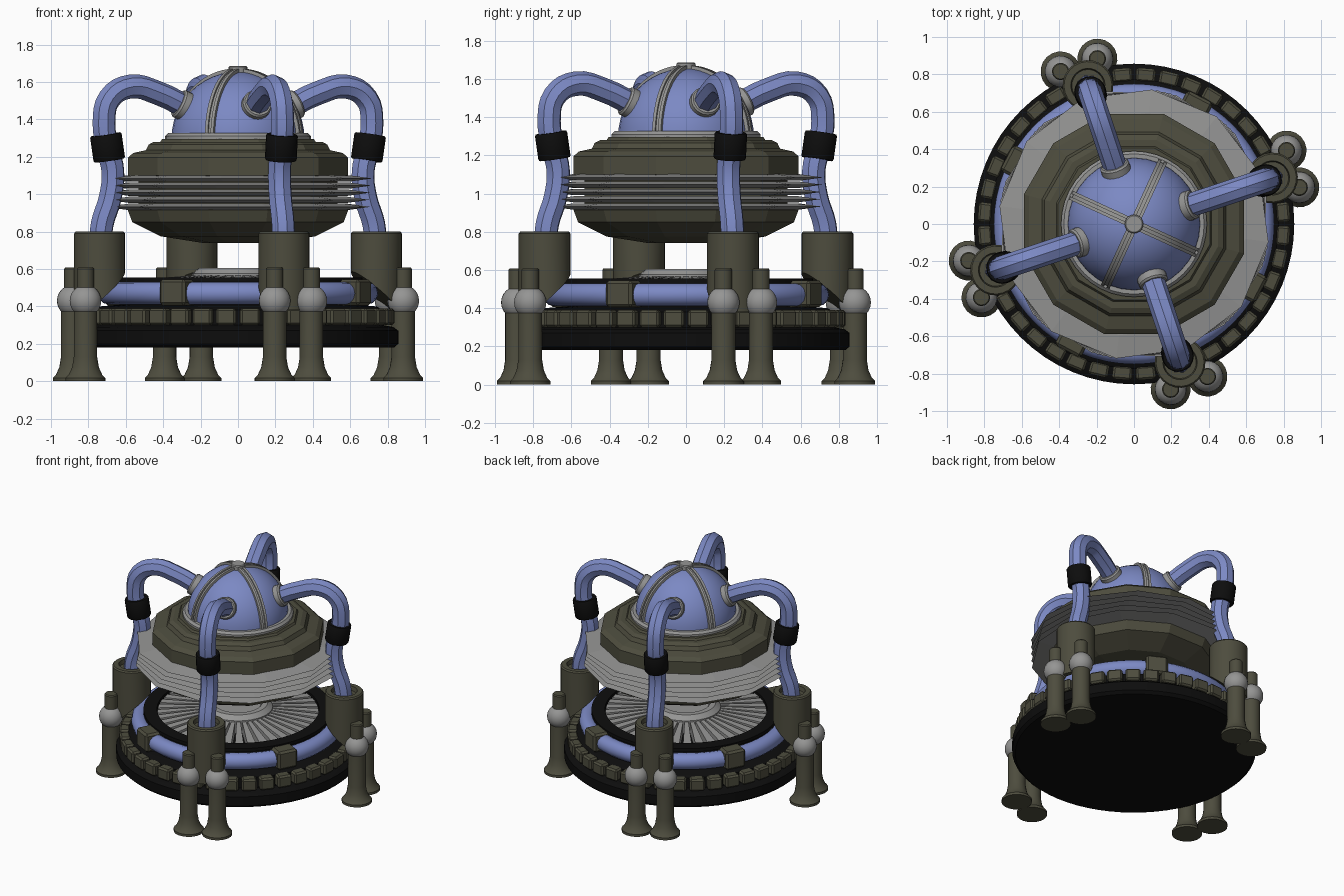
import bpy, bmesh, math
from math import sin, cos, pi, radians
from mathutils import Vector, Matrix

if "Cube" in bpy.data.objects:
    bpy.data.objects.remove(bpy.data.objects["Cube"])


def material(name, rgb):
    m = bpy.data.materials.new(name)
    m.diffuse_color = (*rgb, 1)
    m.use_nodes = True
    m.node_tree.nodes["Principled BSDF"].inputs["Base Color"].default_value = m.diffuse_color
    return m


BLUE = material("soft blue", (0.20, 0.25, 0.55))
OLIVE = material("dark olive", (0.075, 0.073, 0.048))
GRAY = material("light gray", (0.30, 0.30, 0.295))
BLACK = material("black", (0.004, 0.004, 0.004))
LEG = 18.4          # direction of the first leg; the rest follow every 90 degrees
MID = LEG + 45      # direction halfway between two legs


def link(name, mesh, mat, smooth=True, rot=0.0):
    mesh.materials.clear()
    mesh.materials.append(mat)
    if smooth:
        mesh.shade_smooth()
        mesh.set_sharp_from_angle(angle=radians(35))
    ob = bpy.data.objects.new(name, mesh)
    ob.rotation_euler.z = radians(rot)
    bpy.context.collection.objects.link(ob)
    return ob


def finish(bm, name, mat, smooth=True, rot=0.0):
    bmesh.ops.remove_doubles(bm, verts=bm.verts, dist=1e-5)
    bmesh.ops.recalc_face_normals(bm, faces=bm.faces)
    mesh = bpy.data.meshes.new(name)
    bm.to_mesh(mesh)
    bm.free()
    return link(name, mesh, mat, smooth, rot)


def add_lathe(bm, profile, n, matrix=Matrix()):
    """Spin (radius, z) points round the z axis."""
    rings = [[bm.verts.new(matrix @ Vector((r * cos(2 * pi * i / n), r * sin(2 * pi * i / n), z)))
              for i in range(n)] for r, z in profile]
    for a, b, p, q in zip(rings, rings[1:], profile, profile[1:]):
        for i in range(n):
            j = (i + 1) % n
            if p[0] == 0:
                bm.faces.new((a[0], b[i], b[j]))
            elif q[0] == 0:
                bm.faces.new((a[i], a[j], b[0]))
            else:
                bm.faces.new((a[i], a[j], b[j], b[i]))


def lathe(name, profile, n, mat, smooth=True, rot=0.0, matrix=Matrix()):
    bm = bmesh.new()
    add_lathe(bm, profile, n, matrix)
    return finish(bm, name, mat, smooth, rot)


def add_block(bm, r0, r1, w0, w1, z0, z_in, z_out, deg):
    """Radial block from r0 to r1, half-widths w0 and w1, top sloping from z_in to z_out."""
    m = Matrix.Rotation(radians(deg), 4, 'Z')
    v = [bm.verts.new(m @ Vector(c)) for c in (
        (r0, -w0, z0), (r1, -w1, z0), (r1, w1, z0), (r0, w0, z0),
        (r0, -w0, z_in), (r1, -w1, z_out), (r1, w1, z_out), (r0, w0, z_in))]
    for f in ((3, 2, 1, 0), (4, 5, 6, 7), (0, 1, 5, 4), (1, 2, 6, 5), (2, 3, 7, 6), (3, 0, 4, 7)):
        bm.faces.new([v[i] for i in f])


def blocks(name, count, start, mat, bevel, *dims):
    bm = bmesh.new()
    for k in range(count):
        add_block(bm, *dims, start + k * 360 / count)
    if bevel:
        bmesh.ops.bevel(bm, geom=bm.edges[:], offset=bevel, segments=1, affect='EDGES')
    return finish(bm, name, mat, False)


def four(ob):
    """Three more copies, each a quarter turn on."""
    base = ob.name
    for k in range(1, 4):
        c = ob.copy()
        c.name = f"{base}_{k + 1}"
        c.rotation_euler.z += k * pi / 2
        bpy.context.collection.objects.link(c)


def circle(r, z, rad, n=12):
    return [(r + rad * cos(2 * pi * i / n), z + rad * sin(2 * pi * i / n)) for i in range(n)] + [(r + rad, z)]


def along(p, d):
    """Matrix putting local z along direction d at point p."""
    return Matrix.Translation(p) @ Vector(d).to_track_quat('Z', 'Y').to_matrix().to_4x4()


# Base: black stepped disc with raised rim
lathe("base_disc", [(0, .18), (.835, .18), (.857, .20), (.857, .27), (.83, .29), (.775, .30), (.775, .38),
                    (.74, .40), (.62, .41), (.62, .53), (.665, .53), (.665, .555), (.57, .555), (.57, .48),
                    (0, .48)], 64, BLACK)
blocks("tread_blocks", 40, 4.5, OLIVE, .012, .76, .835, .05, .054, .30, .39, .39)
lathe("ring_pipe", circle(.69, .47, .06), 64, BLUE)
blocks("ring_pipe_clamps", 4, MID - 1, OLIVE, .015, .62, .768, .078, .078, .405, .545, .545)

# Radial vanes and hub inside the rim
blocks("vanes", 40, 0, GRAY, 0, .2, .565, .011, .031, .47, .57, .54)
lathe("vane_hub", [(.25, .48), (.245, .575), (.21, .605), (.17, .605), (.16, .59), (0, .59)], 32, GRAY)

# Twelve-sided floating body
lathe("body_lower", [(0, .74), (.2, .74), (.43, .775), (.585, .85), (.61, .915), (.55, .94), (.55, 1.0)],
      12, OLIVE, False, 15)
lathe("body_upper", [(.55, 1.0), (.55, 1.08), (.61, 1.10), (.61, 1.195), (.58, 1.22), (.51, 1.235),
                     (.495, 1.265), (.465, 1.28), (.43, 1.28), (.42, 1.295), (0, 1.295)], 12, OLIVE, False, 15)
for i in range(5):
    z = .932 + .038 * i
    lathe(f"cooling_fin_{i + 1}", [(.5, z - .017), (.6, z - .017), (.725, z), (.6, z + .017), (.5, z + .017)],
          12, GRAY, False, 12 + 2.6 * i)

# Dome with crossing ribs, foot ring and cap
lathe("dome_ring", [(.33, 1.28), (.39, 1.28), (.39, 1.31), (.375, 1.326), (.33, 1.326)], 40, GRAY)
lathe("dome", [(.355 * cos(a * pi / 24), 1.3 + .355 * sin(a * pi / 24)) for a in range(12)] + [(0, 1.655)],
      32, BLUE)
for k in range(2):
    bm = bmesh.new()
    section = [(-.025, .34), (-.025, .372), (-.008, .372), (-.008, .362),
               (.008, .362), (.008, .372), (.025, .372), (.025, .34)]
    rows = [[bm.verts.new((r * cos(t * pi / 28), w, 1.3 + r * sin(t * pi / 28))) for w, r in section]
            for t in range(29)]
    for a, b in zip(rows, rows[1:]):
        for i in range(8):
            bm.faces.new((a[i], a[(i + 1) % 8], b[(i + 1) % 8], b[i]))
    finish(bm, f"dome_rib_{k + 1}", GRAY, True, MID + 2 + 90 * k)
lathe("dome_cap", [(0, 1.64), (.05, 1.64), (.05, 1.68), (.044, 1.686), (0, 1.686)], 20, GRAY)

# Arched hoses from dome to leg sockets
path = [(.27, 1.455), (.45, 1.54), (.61, 1.575), (.725, 1.51), (.755, 1.38), (.735, 1.25),
        (.705, 1.12), (.72, .98), (.765, .84), (.775, .72)]
cu = bpy.data.curves.new("hose_path", 'CURVE')
cu.dimensions = '3D'
cu.bevel_depth = .064
cu.bevel_resolution = 2
cu.resolution_u = 4
sp = cu.splines.new('BEZIER')
sp.bezier_points.add(len(path) - 1)
for bp, (r, z) in zip(sp.bezier_points, path):
    bp.co = (r, 0, z)
    bp.handle_left_type = bp.handle_right_type = 'AUTO'
tmp = bpy.data.objects.new("hose_path", cu)
bpy.context.collection.objects.link(tmp)
mesh = bpy.data.meshes.new_from_object(tmp.evaluated_get(bpy.context.evaluated_depsgraph_get()))
bpy.data.objects.remove(tmp)
four(link("hose", mesh, BLUE, True, LEG))
four(lathe("hose_cuff", [(.06, -.07), (.08, -.07), (.085, -.062), (.085, .062), (.08, .07), (.06, .07)], 20,
           BLACK, True, LEG, along((.735, 0, 1.25), (.15, 0, 1))))
four(lathe("hose_collar", [(.05, -.04), (.08, -.04), (.08, .015), (.072, .025), (.05, .025)], 20,
           GRAY, True, LEG, along((.315, 0, 1.477), (.9, 0, .43))))

# Leg sockets, undercut on the inside where they clear the ring
bm = bmesh.new()
add_lathe(bm, [(0, .38), (.136, .38), (.136, .79), (.128, .80), (.092, .80), (.086, .77), (0, .77)], 24,
          Matrix.Translation((.78, 0, 0)))
bmesh.ops.remove_doubles(bm, verts=bm.verts, dist=1e-5)
cut = bmesh.ops.bisect_plane(bm, geom=bm.verts[:] + bm.edges[:] + bm.faces[:], plane_co=(.645, 0, .585),
                             plane_no=(-.18, 0, -.205), clear_outer=True)
bmesh.ops.holes_fill(bm, edges=[e for e in bm.edges if e.is_boundary], sides=0)
four(finish(bm, "leg_socket", OLIVE, True, LEG))

# Paired feet: flared post, ball joint and upper stub
for side, deg in (("left", -6.6), ("right", 6.6)):
    at = Matrix.Translation((.905, 0, 0))
    four(lathe(f"foot_{side}", [(0, 0), (.107, 0), (.107, .018), (.09, .035), (.072, .075), (.063, .13),
                                (.063, .43), (.046, .43), (.046, .60), (.04, .608), (0, .608)],
               20, OLIVE, True, LEG + .7 + deg, at))
    four(lathe(f"ball_joint_{side}", [(0, .345)] + [(.085 * cos(a * pi / 12), .43 + .085 * sin(a * pi / 12))
                                                    for a in range(-5, 6)] + [(0, .515)],
               20, GRAY, True, LEG + .7 + deg, at))
